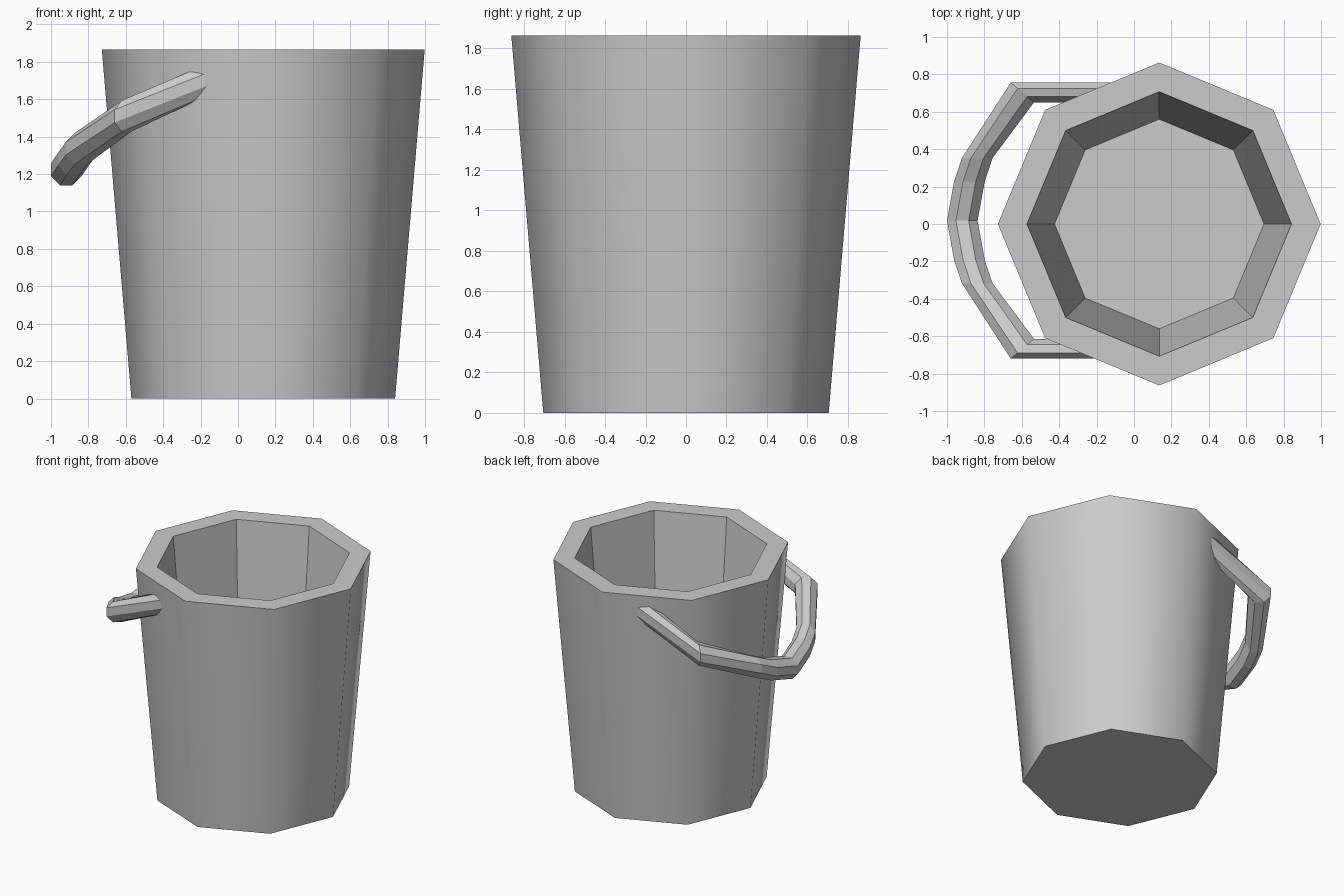
import bpy, bmesh
from math import cos, sin, pi
from mathutils import Vector

if "Cube" in bpy.data.objects:
    bpy.data.objects.remove(bpy.data.objects["Cube"])

SIDES = 8
grey = bpy.data.materials.new("plain grey")
grey.use_nodes = True
colour = (0.6, 0.6, 0.6, 1)
grey.diffuse_color = colour
grey.node_tree.nodes["Principled BSDF"].inputs["Base Color"].default_value = colour


def skin_rings(name, rings, smooth_bands=()):
    """Bridge successive rings of points and cap both ends."""
    bm = bmesh.new()
    loops = [[bm.verts.new(p) for p in ring] for ring in rings]
    for band, (a, b) in enumerate(zip(loops, loops[1:])):
        for i in range(SIDES):
            j = (i + 1) % SIDES
            face = bm.faces.new((a[i], a[j], b[j], b[i]))
            face.smooth = band in smooth_bands
    bm.faces.new(loops[0][::-1])
    bm.faces.new(loops[-1])
    bmesh.ops.recalc_face_normals(bm, faces=bm.faces)
    # keep the edges between smooth and flat faces crisp
    for e in bm.edges:
        e.smooth = all(f.smooth for f in e.link_faces)
    mesh = bpy.data.meshes.new(name)
    bm.to_mesh(mesh)
    bm.free()
    mesh.materials.append(grey)
    obj = bpy.data.objects.new(name, mesh)
    bpy.context.collection.objects.link(obj)
    return obj


# Bucket: octagonal, tapered, smooth outside and faceted inside
centre_x = 0.135
profile = [(0.705, 0), (0.863, 1.865), (0.707, 1.865), (0.56, 0.14)]
bucket_rings = [[(centre_x + r * cos(2 * pi * i / SIDES), r * sin(2 * pi * i / SIDES), z)
                 for i in range(SIDES)] for r, z in profile]
skin_rings("bucket", bucket_rings, smooth_bands=(0,))

# Handle: half path as (centre, outward half-width), mirrored to the other side
half = [((-0.1, 0.685, 1.732), (0, 0.053)),
        ((-0.597, 0.685, 1.51), (-0.062, 0.053)),
        ((-0.838, 0.335, 1.337), (-0.082, 0)),
        ((-0.88, 0.21, 1.28), (-0.082, 0))]
middle = [((-0.918, 0, 1.223), (-0.082, 0))]
other = [((x, -y, z), (u, -v)) for (x, y, z), (u, v) in reversed(half)]
shift = Vector((0, 0.018, 0))
corner = cos(pi / SIDES)
handle_rings = []
for c, (u, v) in half + middle + other:
    ring = []
    for i in range(SIDES):
        a = 2 * pi * (i + 0.5) / SIDES
        across, up = cos(a) / corner, sin(a) / corner
        ring.append(Vector(c) + shift + Vector((u * across, v * across, 0.083 * up)))
    handle_rings.append(ring)
skin_rings("handle", handle_rings)
